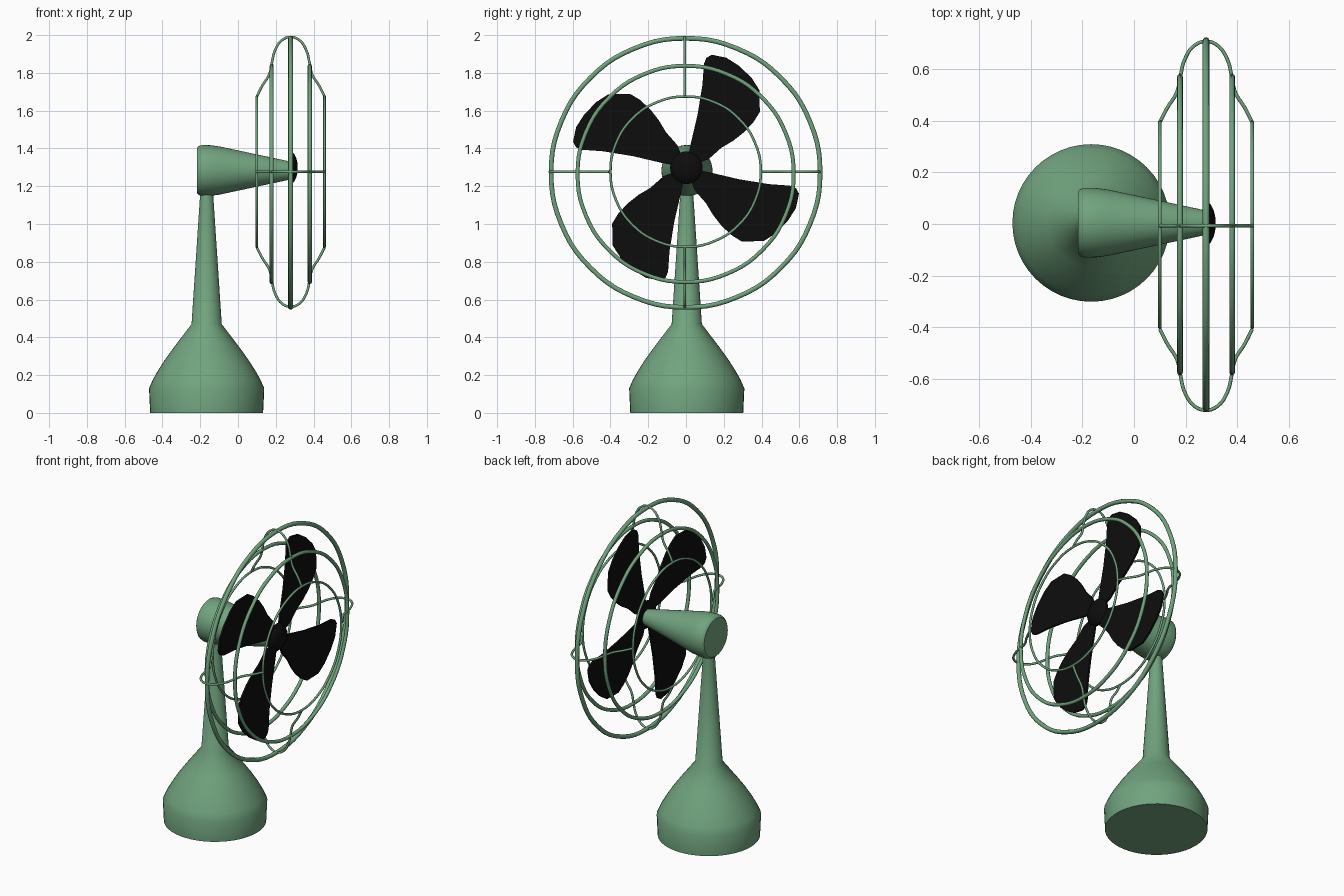
import bpy, bmesh, math
from mathutils import Matrix, Vector

if "Cube" in bpy.data.objects:
    bpy.data.objects.remove(bpy.data.objects["Cube"])


def material(name, rgb):
    m = bpy.data.materials.new(name)
    m.diffuse_color = (*rgb, 1)
    m.use_nodes = True
    m.node_tree.nodes["Principled BSDF"].inputs["Base Color"].default_value = m.diffuse_color
    return m


GREEN = material("sage green", (0.165, 0.37, 0.21))
BLACK = material("black", (0.004, 0.004, 0.004))
FAN_X = 0.279
CAGE = Vector((FAN_X, -0.002, 1.271))
TO_X = Matrix.Rotation(math.pi / 2, 4, 'Y')   # turns local z towards +x


def finish(name, bm, mat, matrix, angle=35):
    bmesh.ops.transform(bm, matrix=matrix, verts=bm.verts)
    bmesh.ops.recalc_face_normals(bm, faces=bm.faces)
    mesh = bpy.data.meshes.new(name)
    bm.to_mesh(mesh)
    bm.free()
    mesh.materials.append(mat)
    ob = bpy.data.objects.new(name, mesh)
    bpy.context.collection.objects.link(ob)
    bpy.ops.object.select_all(action='DESELECT')
    ob.select_set(True)
    bpy.context.view_layer.objects.active = ob
    bpy.ops.object.shade_smooth_by_angle(angle=math.radians(angle))
    return ob


def lathe(name, profile, mat, matrix, sides=48):
    """Closed solid of revolution about local z from (radius, height) points."""
    bm = bmesh.new()
    rings = [[bm.verts.new((r * math.cos(2 * math.pi * i / sides),
                            r * math.sin(2 * math.pi * i / sides), z))
              for i in range(sides)] for r, z in profile]
    for a, b in zip(rings, rings[1:]):
        for i in range(sides):
            j = (i + 1) % sides
            bm.faces.new((a[i], a[j], b[j], b[i]))
    bm.faces.new(rings[0])
    bm.faces.new(rings[-1])
    return finish(name, bm, mat, matrix)


def tube(name, points, radius, closed=False):
    """Round wire swept along points lying in a smooth path."""
    cu = bpy.data.curves.new(name, 'CURVE')
    cu.dimensions = '3D'
    cu.bevel_depth = radius
    cu.bevel_resolution = 3
    cu.use_fill_caps = True
    cu.resolution_u = 5
    sp = cu.splines.new('BEZIER')
    sp.bezier_points.add(len(points) - 1)
    for bp, p in zip(sp.bezier_points, points):
        bp.co = p
        bp.handle_left_type = bp.handle_right_type = 'AUTO'
    sp.use_cyclic_u = closed
    cu.materials.append(GREEN)
    ob = bpy.data.objects.new(name, cu)
    bpy.context.collection.objects.link(ob)
    return ob


# Bell-shaped base and tapered neck
lathe("base_and_neck",
      [(0.299, 0), (0.305, 0.13), (0.285, 0.175), (0.26, 0.22), (0.222, 0.28),
       (0.17, 0.352), (0.08, 0.47), (0.035, 1.15), (0.033, 1.22)],
      GREEN, Matrix.Translation((-0.166, 0.004, 0)))

# Conical motor housing
lathe("motor_housing",
      [(0.12, -0.217), (0.13, -0.208), (0.135, -0.19), (0.134, -0.145),
       (0.128, -0.10), (0.047, 0.28)],
      GREEN, Matrix.Translation((0, 0.005, 1.283)) @ TO_X)

# Domed hub
lathe("hub",
      [(0.086, 0.272), (0.086, 0.283), (0.074, 0.297), (0.05, 0.309),
       (0.02, 0.316)],
      BLACK, Matrix.Translation((0, 0.002, 1.298)) @ TO_X)

# Four flat blades, outline as (y, z) from the hub centre
OUTLINE = [(0, 0), (0.024, 0.122), (0.061, 0.28), (0.087, 0.439), (0.095, 0.55),
           (0.108, 0.582), (0.137, 0.598), (0.214, 0.582), (0.28, 0.54),
           (0.347, 0.476), (0.388, 0.412), (0.391, 0.296), (0.36, 0.245),
           (0.31, 0.19), (0.25, 0.143), (0.188, 0.106), (0.119, 0.045)]
for k in range(4):
    bm = bmesh.new()
    face = bm.faces.new([bm.verts.new((-0.006, y, z)) for y, z in OUTLINE])
    ext = bmesh.ops.extrude_face_region(bm, geom=[face])
    bmesh.ops.translate(bm, vec=(0.012, 0, 0),
                        verts=[v for v in ext["geom"] if isinstance(v, bmesh.types.BMVert)])
    finish(f"blade_{k + 1}", bm, BLACK,
           Matrix.Translation((FAN_X, 0, 1.298)) @ Matrix.Rotation(k * math.pi / 2, 4, 'X'))

# Cage rings: x offset from the fan plane, ring radius, wire radius, height shift
RINGS = [("outer", 0, 0.712, 0.013, 0), ("rear_middle", -0.101, 0.572, 0.011, -0.006),
         ("front_middle", 0.101, 0.572, 0.011, -0.006),
         ("rear_inner", -0.179, 0.398, 0.007, 0.006),
         ("front_inner", 0.179, 0.398, 0.007, 0.006)]
for name, dx, r, wire, dz in RINGS:
    pts = [CAGE + Vector((dx, r * math.cos(i * math.pi / 8), dz + r * math.sin(i * math.pi / 8)))
           for i in range(16)]
    tube(f"{name}_cage_ring", pts, wire, True)

# Four curved cage ribs joining the rings
HALF = [(-0.179, 0.40), (-0.15, 0.457), (-0.113, 0.517), (-0.100, 0.575),
        (-0.083, 0.643), (-0.045, 0.698)]
RIB = HALF + [(0, 0.714)] + [(-x, r) for x, r in reversed(HALF)]
for k in range(4):
    rot = Matrix.Rotation(k * math.pi / 2, 3, 'X')
    centre = CAGE + Vector((0, -0.005, 0.005))
    tube(f"cage_rib_{k + 1}", [centre + rot @ Vector((x, 0, r)) for x, r in RIB], 0.007)
